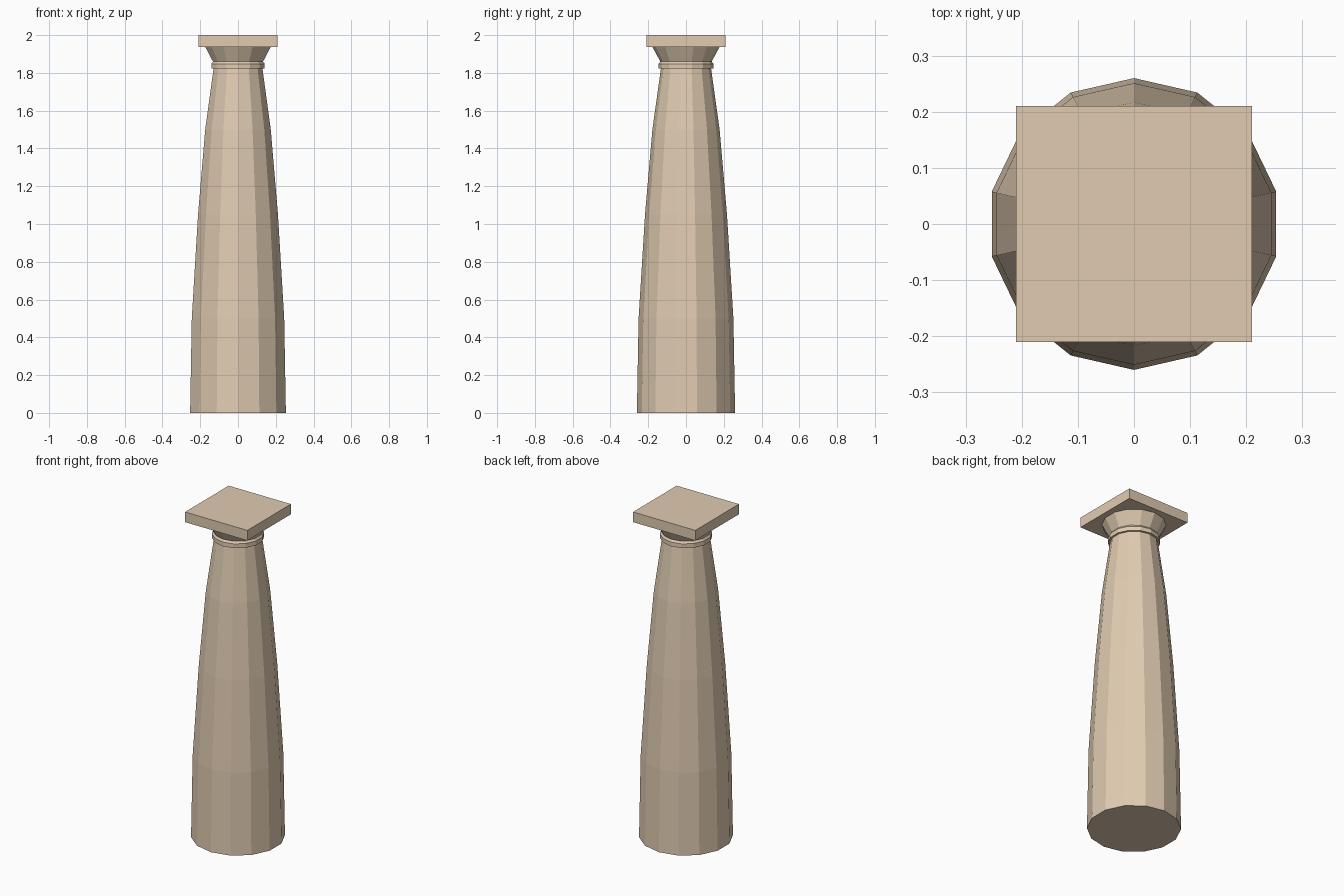
import bpy, bmesh
from math import pi, cos, sin

if "Cube" in bpy.data.objects:
    bpy.data.objects.remove(bpy.data.objects["Cube"])

SIDES = 14

stone = bpy.data.materials.new("sandstone")
stone.diffuse_color = (0.75, 0.6, 0.44, 1)
stone.use_nodes = True
stone.node_tree.nodes["Principled BSDF"].inputs["Base Color"].default_value = stone.diffuse_color


def finish(name, bm):
    bmesh.ops.recalc_face_normals(bm, faces=bm.faces)
    mesh = bpy.data.meshes.new(name)
    bm.to_mesh(mesh)
    bm.free()
    mesh.materials.append(stone)
    obj = bpy.data.objects.new(name, mesh)
    bpy.context.collection.objects.link(obj)
    return obj


def turned(name, profile):
    """Faceted solid from (radius, z) rings, capped at both ends."""
    bm = bmesh.new()
    rings = []
    for r, z in profile:
        angles = [pi / 2 + 2 * pi * i / SIDES for i in range(SIDES)]
        rings.append([bm.verts.new((r * cos(a), r * sin(a), z)) for a in angles])
    for low, high in zip(rings, rings[1:]):
        for i in range(SIDES):
            j = (i + 1) % SIDES
            bm.faces.new((low[i], low[j], high[j], high[i]))
    bm.faces.new(rings[0][::-1])
    bm.faces.new(rings[-1])
    return finish(name, bm)


# Tapering shaft with a slight swelling
turned("shaft", [(0.26, 0), (0.251, 0.5), (0.217, 1.05), (0.178, 1.5), (0.133, 1.822)])

# Neck ring and flared capital
turned("capital", [(0.145, 1.822), (0.145, 1.848), (0.136, 1.86), (0.179, 1.94)])

# Square slab on top
bm = bmesh.new()
bmesh.ops.create_cube(bm, size=1)
bmesh.ops.scale(bm, vec=(0.42, 0.42, 0.062), verts=bm.verts)
bmesh.ops.translate(bm, vec=(0, 0, 1.969), verts=bm.verts)
finish("top_slab", bm)
